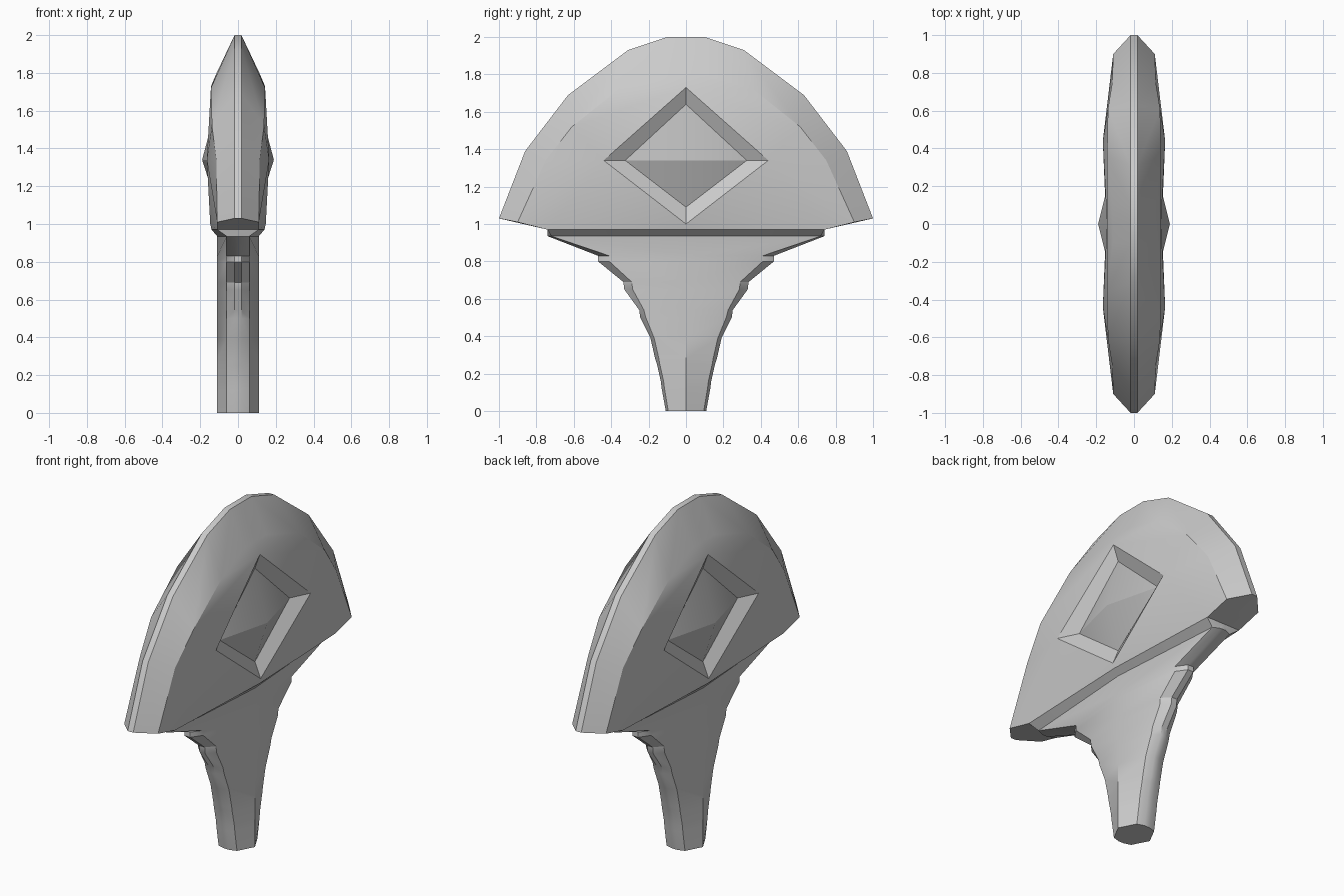
import bpy, bmesh, math

if "Cube" in bpy.data.objects:
    bpy.data.objects.remove(bpy.data.objects["Cube"])


def quarter_object(name, faces, color=None):
    """Mirror faces of the +x +y quarter over both planes and weld them."""
    bm = bmesh.new()
    for sx in (1, -1):
        for sy in (1, -1):
            for f in faces:
                bm.faces.new([bm.verts.new((x * sx, y * sy, z)) for x, y, z in f])
    bmesh.ops.remove_doubles(bm, verts=bm.verts, dist=0.0005)
    bmesh.ops.recalc_face_normals(bm, faces=bm.faces)
    mesh = bpy.data.meshes.new(name)
    bm.to_mesh(mesh)
    bm.free()
    ob = bpy.data.objects.new(name, mesh)
    bpy.context.collection.objects.link(ob)
    if color:
        mat = bpy.data.materials.new(name + "_grey")
        mat.diffuse_color = color
        mat.use_nodes = True
        mat.node_tree.nodes["Principled BSDF"].inputs["Base Color"].default_value = mat.diffuse_color
        mesh.materials.append(mat)
    bpy.ops.object.select_all(action='DESELECT')
    ob.select_set(True)
    bpy.context.view_layer.objects.active = ob
    bpy.ops.object.shade_smooth_by_angle(angle=math.radians(30))
    return ob


def strips(a, b):
    return [(a[i], a[i + 1], b[i + 1], b[i]) for i in range(len(a) - 1)]


# Fan blade: blunt outer edge, bevel ring, raised diamond rim, sunken seat
arc = [(0, 2), (.1, 2), (.31, 1.93), (.63, 1.69), (.86, 1.39), (1, 1.03)]
mid = [(0, y, z) for y, z in arc]
edge = [(.018, y, z) for y, z in arc]
ring = [(.113, 0, 1.8), (.113, .1, 1.8), (.143, .36, 1.72),
        (.138, .61, 1.52), (.115, .75, 1.34), (.11, .9, 1.01)]
rim_top, rim_side, rim_low = (.143, 0, 1.73), (.165, .44, 1.34), (.147, 0, 1.0)
seat_top, seat_side, seat_low = (.11, 0, 1.64), (.108, .325, 1.34), (.11, 0, 1.09)
low_mid, low_end, low_core = (.14, 0, .97), (.11, .74, .97), (0, .74, .97)
neck_mid, neck_in = (.11, 0, .935), (.06, .72, .935)
neck_out, neck_core = (.018, .74, .935), (0, .74, .935)
blade = strips(mid, edge) + strips(edge, ring) + [
    (ring[0], ring[1], ring[2], rim_top),
    (rim_top, ring[2], ring[3], rim_side),
    (rim_side, ring[3], ring[4]),
    (rim_side, ring[4], ring[5]),
    (rim_side, ring[5], low_end),
    (rim_side, low_end, rim_low),
    (rim_low, low_end, low_mid),
    (rim_top, rim_side, seat_side, seat_top),
    (rim_side, rim_low, seat_low, seat_side),
    (mid[5], edge[5], ring[5], low_end, low_core),
    (low_mid, low_end, neck_in, neck_mid),
    (low_end, neck_in, neck_out, neck_core, low_core),
]
# top ring face touches the y plane, so split it to include the rim top cleanly
quarter_object("fan_blade", blade)

# Diamond stud: low pyramid on both cheeks
tip = (.19, 0, 1.34)
stud = []
for p, q in ((seat_top, seat_side), (seat_side, seat_low)):
    stud += [(tip, p, q), (p, q, (0, q[1], q[2]), (0, p[1], p[2]))]
quarter_object("diamond_stud", stud, (.5, .5, .5, 1))

# Stepped neck: (height, outer half width, inner half width)
levels = [(.935, .74, .72), (.83, .47, .41), (.80, .47, .41), (.69, .335, .29),
          (.65, .33, .285), (.54, .25, .225), (.50, .245, .215), (.39, .19, .17),
          (.28, .165, .145), (.25, .155, .14), (.16, .135, .12), (.12, .13, .115),
          (0, .108, .095)]
sections = [[(0, o, z), (.018, o, z), (.06, i, z), (.11, 0, z)] for z, o, i in levels]
neck = []
for a, b in zip(sections, sections[1:]):
    neck += strips(a, b)
neck.append(tuple(sections[-1]) + ((0, 0, 0),))
quarter_object("stepped_neck", neck)
